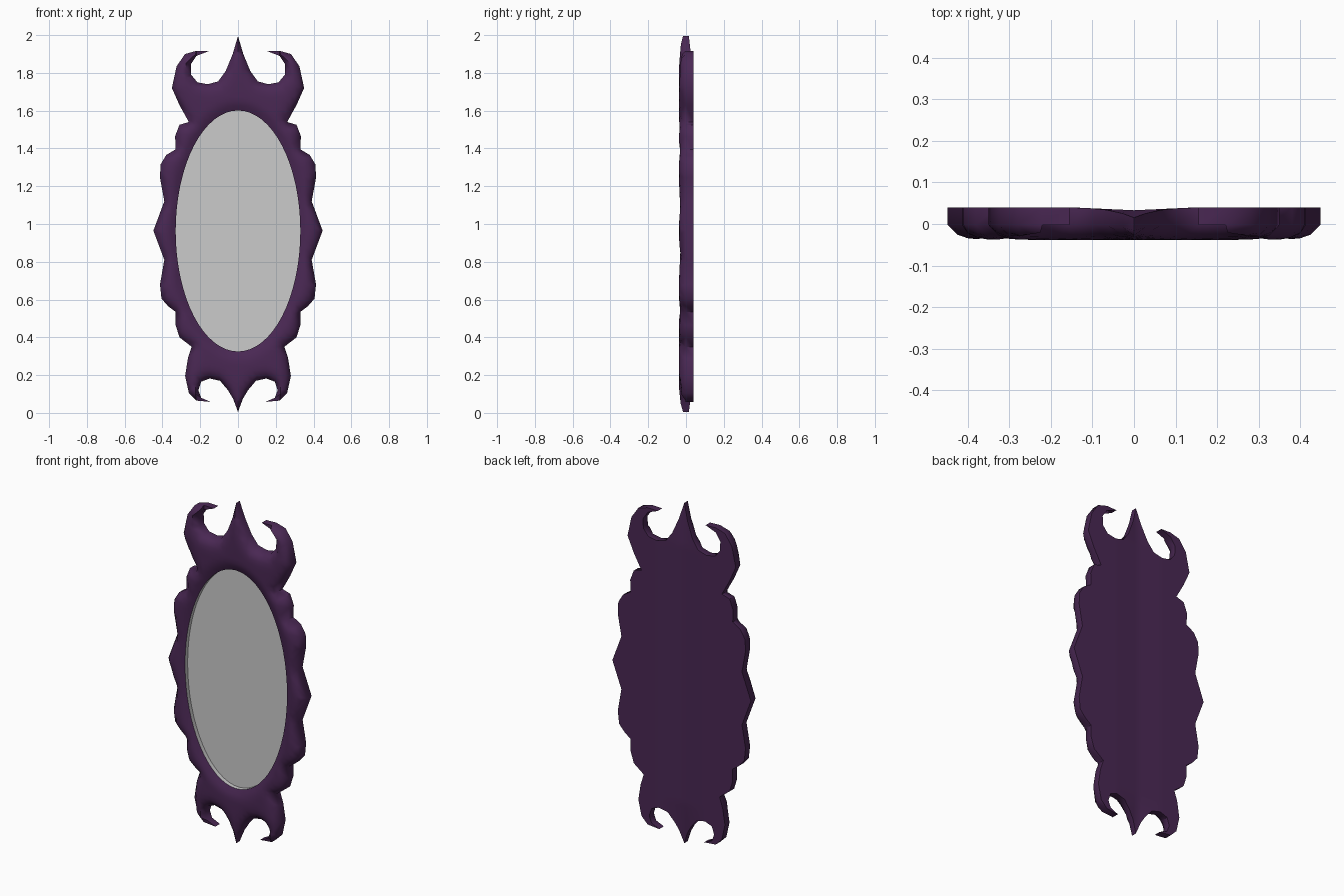
import bpy, bmesh, math
from mathutils import Vector
from mathutils.geometry import delaunay_2d_cdt, intersect_point_line

if "Cube" in bpy.data.objects:
    bpy.data.objects.remove(bpy.data.objects["Cube"])

A, B, CZ = 0.33, 0.638, 0.963      # mirror ellipse half sizes and centre height
STEP = 0.025


def material(name, rgb):
    m = bpy.data.materials.new(name)
    m.diffuse_color = (*rgb, 1)
    m.use_nodes = True
    m.node_tree.nodes["Principled BSDF"].inputs["Base Color"].default_value = m.diffuse_color
    return m


purple = material("dark purple", (0.068, 0.021, 0.088))
silver = material("mirror grey", (0.6, 0.6, 0.6))

# right half of the frame outline (x, z), top spike to bottom spike
half = [(0, 1.995), (.028, 1.90), (.065, 1.81), (.105, 1.755), (.16, 1.74), (.215, 1.75),
        (.248, 1.79), (.25, 1.845), (.22, 1.89), (.155, 1.915), (.22, 1.917), (.28, 1.90),
        (.325, 1.835), (.35, 1.72), (.31, 1.63), (.26, 1.54), (.31, 1.525), (.333, 1.465),
        (.33, 1.395), (.38, 1.365), (.41, 1.315), (.413, 1.245), (.39, 1.12), (.448, .965),
        (.39, .81), (.413, .68), (.405, .605), (.37, .565), (.33, .535), (.33, .465),
        (.31, .40), (.245, .35), (.265, .29), (.28, .195), (.26, .105), (.22, .065),
        (.145, .058), (.195, .08), (.21, .12), (.195, .165), (.15, .182), (.095, .17),
        (.053, .12), (.026, .075), (0, .005)]
outline = [Vector(p) for p in half] + [Vector((-x, z)) for x, z in half[-2:0:-1]]
ellipse = [Vector((A * math.cos(k * math.tau / 64), CZ + B * math.sin(k * math.tau / 64)))
           for k in range(64)]
N = len(outline)


def edge_distance(p):
    best = 9.0
    for k in range(N):
        a, b = outline[k], outline[(k + 1) % N]
        q, t = intersect_point_line(p, a, b)
        q = a.lerp(b, min(max(t, 0), 1))
        best = min(best, (p - q.to_2d()).length)
    return best


def ellipse_distance(p):
    x, z = p.x, p.y - CZ
    q = math.hypot(x / A, z / B)
    return (q - 1) * q / max(math.hypot(x / A**2, z / B**2), 1e-6)


def spike(p):
    # 1 at the tips of the centre spikes, 0 elsewhere
    t = min(max((abs(p.y - 1) - 0.75) / 0.25, 0), 1)
    return t * max(0, 1 - abs(p.x) / 0.14)


def front_y(p):
    # pillowed outer edge, dipping again towards the mirror
    d = min(edge_distance(p) / 0.075, 1)
    e = min(max(ellipse_distance(p), 0) / 0.06, 1)
    base = 0.002 + 0.014 * spike(p)
    outer = base + (0.038 - base) * math.sqrt(1 - (1 - d)**2)
    inner = 0.018 + 0.02 * math.sin(e * math.pi / 2)
    return -min(outer, inner)


def back_y(p):
    return 0.04 - 0.007 * max(0, 1 - abs(p.x) / 0.15) - 0.018 * spike(p)


def add_sheet(bm, y_at, hole):
    # triangulated sheet filling the outline, displaced in y
    pts = list(outline)
    edges = [(k, (k + 1) % N) for k in range(N)]
    if hole:
        edges += [(N + k, N + (k + 1) % 64) for k in range(64)]
        pts += ellipse
    fixed = len(pts)
    for i in range(-18, 19):
        for j in range(81):
            p = Vector((i * STEP, j * STEP))
            if edge_distance(p) > 0.011 and (not hole or ellipse_distance(p) > 0.011):
                pts.append(p)
    verts, _, tris, orig, _, _ = delaunay_2d_cdt(pts, edges, [], 1, 1e-5)
    made = {}
    for t in tris:
        if hole and all(any(N <= o < fixed for o in orig[v]) for v in t):
            continue
        for v in t:
            if v not in made:
                p = verts[v]
                made[v] = bm.verts.new((p.x, y_at(p), p.y))
        bm.faces.new([made[v] for v in t])


def finish(bm, name, mat, angle):
    me = bpy.data.meshes.new(name)
    bm.to_mesh(me)
    bm.free()
    ob = bpy.data.objects.new(name, me)
    bpy.context.collection.objects.link(ob)
    me.materials.append(mat)
    bpy.ops.object.select_all(action='DESELECT')
    ob.select_set(True)
    bpy.context.view_layer.objects.active = ob
    bpy.ops.object.shade_smooth_by_angle(angle=math.radians(angle))


# ornate frame: front sheet with mirror opening, closed back, side walls
bm = bmesh.new()
add_sheet(bm, front_y, True)
add_sheet(bm, back_y, False)
for k in range(N):
    a, b = outline[k], outline[(k + 1) % N]
    bm.faces.new([bm.verts.new((p.x, f(p), p.y)) for p, f in
                  ((a, front_y), (b, front_y), (b, back_y), (a, back_y))])
bmesh.ops.remove_doubles(bm, verts=bm.verts, dist=1e-4)
bmesh.ops.recalc_face_normals(bm, faces=bm.faces)
finish(bm, "frame", purple, 50)

# mirror: recessed oval with a thin inward-facing rim
bm = bmesh.new()
rim = [bm.verts.new((p.x, -0.018, p.y)) for p in ellipse]
bed = [bm.verts.new((p.x, 0.006, p.y)) for p in ellipse]
bm.faces.new(bed)
for k in range(64):
    n = (k + 1) % 64
    bm.faces.new((rim[k], rim[n], bed[n], bed[k]))
bm.normal_update()
for f in bm.faces:
    c = f.calc_center_median()
    inward = Vector((-c.x, -0.2, CZ - c.z))
    if f.normal.dot(inward) < 0:
        f.normal_flip()
finish(bm, "mirror", silver, 30)
